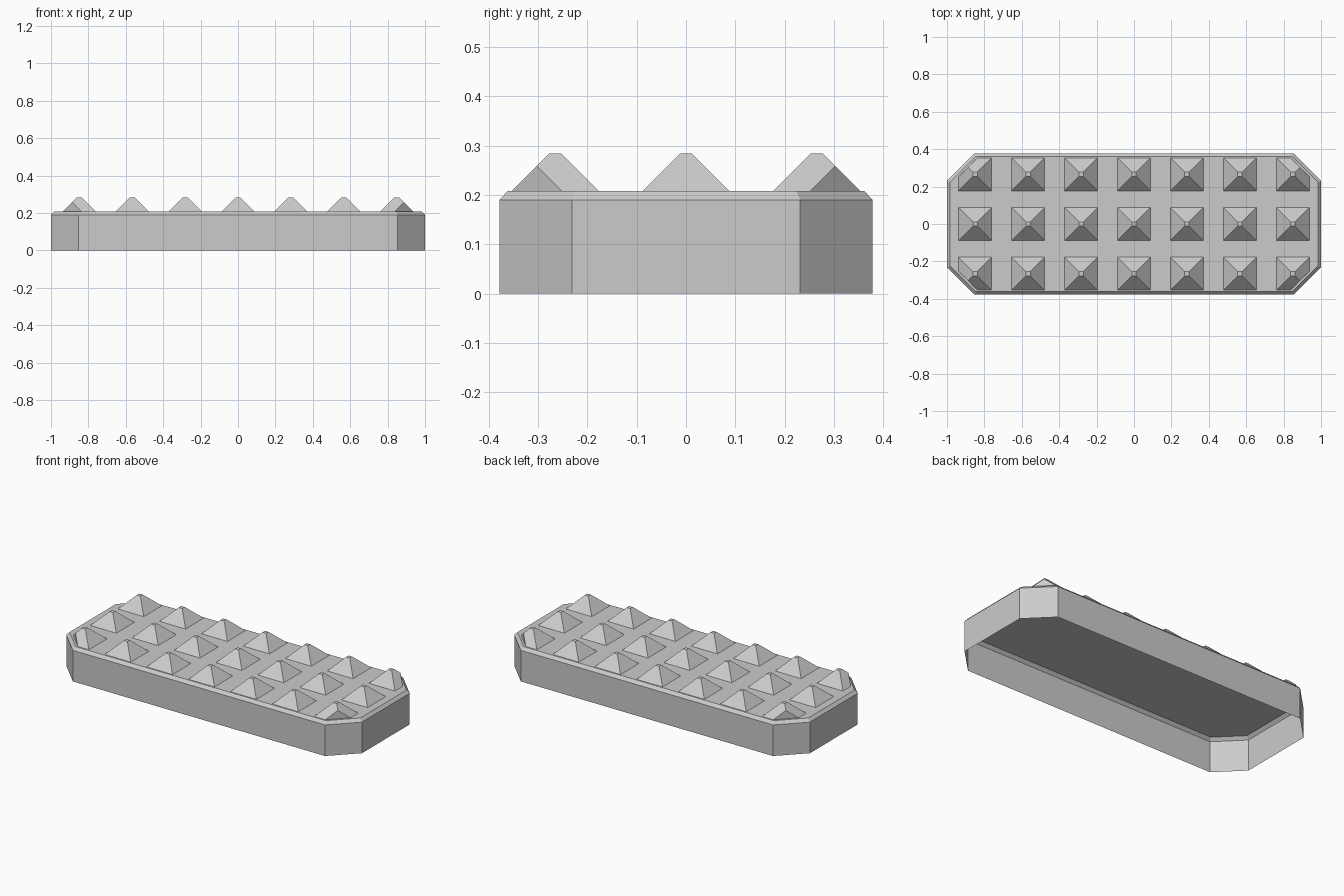
import bpy, bmesh
from mathutils import Vector

if "Cube" in bpy.data.objects:
    bpy.data.objects.remove(bpy.data.objects["Cube"])

HX, HY, CH = 1.0, 0.378, 0.147      # half length, half width, corner cut
Z_WALL, Z_TOP, INSET = 0.19, 0.208, 0.017


def finish(bm, name):
    bmesh.ops.recalc_face_normals(bm, faces=bm.faces)
    me = bpy.data.meshes.new(name)
    bm.to_mesh(me)
    bm.free()
    ob = bpy.data.objects.new(name, me)
    bpy.context.collection.objects.link(ob)
    return ob


def octagon(bm, inset, z):
    x, y = HX - inset, HY - inset
    c = CH - inset * 0.586
    pts = [(x, y - c), (x - c, y), (c - x, y), (-x, y - c),
           (-x, c - y), (c - x, -y), (x - c, -y), (x, c - y)]
    return [bm.verts.new((px, py, z)) for px, py in pts]


def bridge(bm, a, b):
    n = len(a)
    for i in range(n):
        bm.faces.new((a[i], a[(i + 1) % n], b[(i + 1) % n], b[i]))


# Plate: open-bottomed octagonal shell with a bevelled top edge
bm = bmesh.new()
rings = [octagon(bm, 0, 0), octagon(bm, 0, Z_WALL), octagon(bm, INSET, Z_TOP)]
for lower, upper in zip(rings, rings[1:]):
    bridge(bm, lower, upper)
bm.faces.new(rings[-1])
finish(bm, "plate")


# Studs: blunt pyramids; the four corner ones are trimmed along the plate's cut corner
def stud(cx, cy, name, trim):
    bm = bmesh.new()
    loops = []
    for r, z in ((0.088, Z_TOP), (0.012, 0.284)):
        loops.append([bm.verts.new((cx + sx * r, cy + sy * r, z))
                      for sx, sy in ((-1, -1), (1, -1), (1, 1), (-1, 1))])
    bridge(bm, *loops)
    bm.faces.new(loops[1])
    if trim:
        sx, sy = (1 if cx > 0 else -1), (1 if cy > 0 else -1)
        cut = bmesh.ops.bisect_plane(
            bm, geom=bm.verts[:] + bm.edges[:] + bm.faces[:],
            plane_co=(sx * 0.888, sy * 0.302, 0),
            plane_no=Vector((sx, sy, 0)).normalized(), clear_outer=True)
        bm.faces.new([v for v in cut["geom_cut"] if isinstance(v, bmesh.types.BMVert)])
    finish(bm, name)


for col in range(-3, 4):
    for row in range(-1, 2):
        stud(col * 0.2833, row * 0.265, f"stud_{col + 4}_{row + 2}",
             abs(col) == 3 and row != 0)
